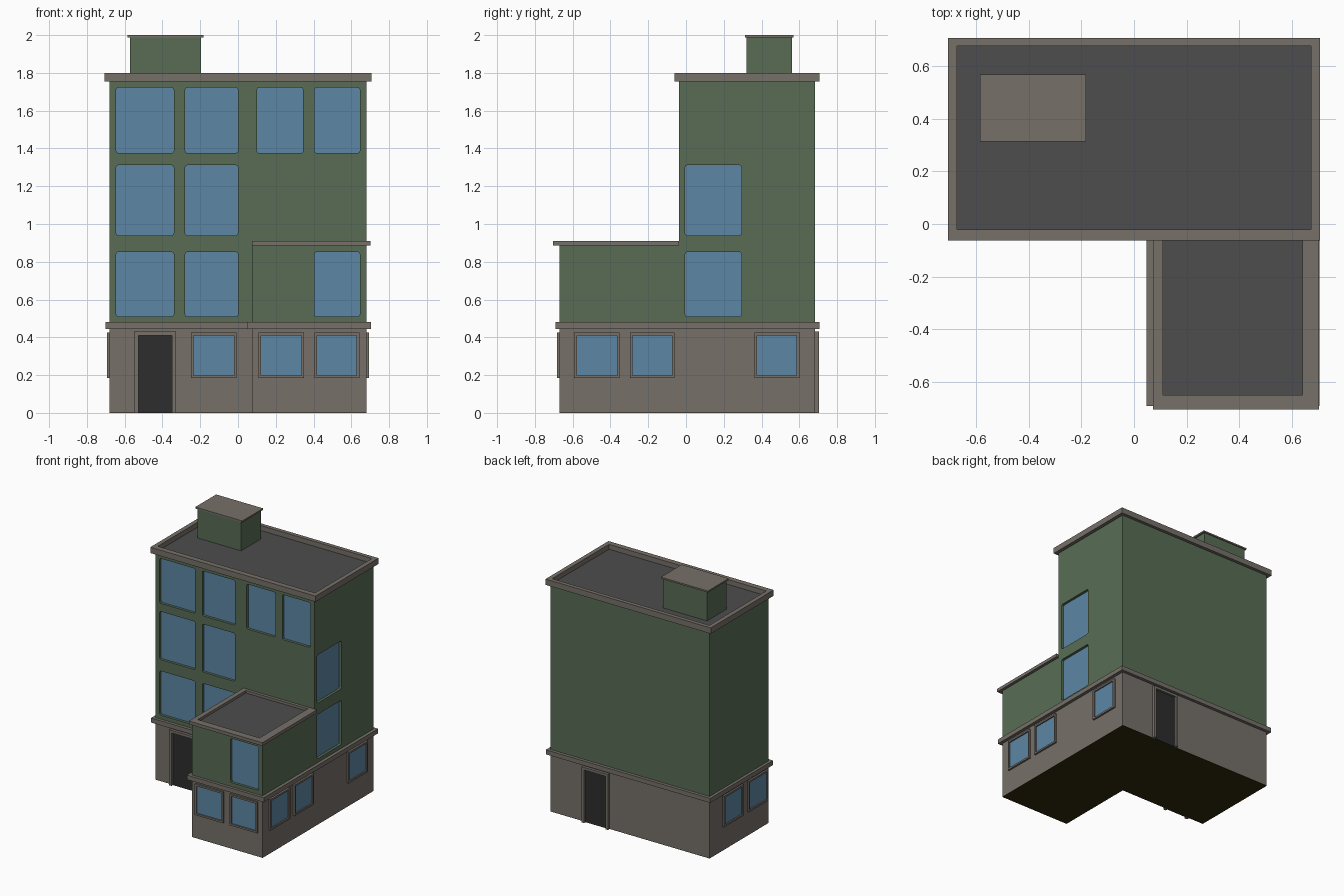
import bpy, bmesh

if "Cube" in bpy.data.objects:
    bpy.data.objects.remove(bpy.data.objects["Cube"])


def mat(name, r, g, b):
    m = bpy.data.materials.new(name)
    m.diffuse_color = (r, g, b, 1)
    m.use_nodes = True
    m.node_tree.nodes["Principled BSDF"].inputs["Base Color"].default_value = m.diffuse_color
    return m


STONE = mat("warm_stone", 0.182, 0.161, 0.140)
GREEN = mat("green_render", 0.098, 0.152, 0.091)
GLASS = mat("blue_glass", 0.110, 0.240, 0.375)
ROOF = mat("roof_grey", 0.075, 0.075, 0.075)
DOOR = mat("door_black", 0.026, 0.026, 0.026)
BASE = mat("dark_underside", 0.03, 0.022, 0.004)


def finish(name, bm, material):
    bmesh.ops.recalc_face_normals(bm, faces=bm.faces)
    me = bpy.data.meshes.new(name)
    bm.to_mesh(me)
    bm.free()
    ob = bpy.data.objects.new(name, me)
    bpy.context.collection.objects.link(ob)
    if material:
        me.materials.append(material)
    return ob


def prism(name, pts, z0, z1, material):
    bm = bmesh.new()
    lo = [bm.verts.new((x, y, z0)) for x, y in pts]
    hi = [bm.verts.new((x, y, z1)) for x, y in pts]
    n = len(pts)
    bm.faces.new(lo)
    bm.faces.new(hi)
    for i in range(n):
        j = (i + 1) % n
        bm.faces.new((lo[i], lo[j], hi[j], hi[i]))
    return finish(name, bm, material)


def rect(x0, x1, y0, y1):
    return [(x0, y0), (x1, y0), (x1, y1), (x0, y1)]


def ell(x0, x1, y0, y1, xi, yi):
    return [(x0, yi), (xi, yi), (xi, y0), (x1, y0), (x1, y1), (x0, y1)]


def to_wall(wall, u, d, z):
    # wall = (side, position); u runs along the wall, d points outwards
    side, p = wall
    return {"front": (u, p - d, z), "back": (u, p + d, z),
            "left": (p - d, u, z), "right": (p + d, u, z)}[side]


def extrude_on_wall(name, wall, loops, d0, d1, material):
    # one loop makes a solid plate, two loops make a hollow frame
    bm = bmesh.new()
    rings = [[[bm.verts.new(to_wall(wall, u, d, z)) for u, z in lp] for d in (d0, d1)]
             for lp in loops]
    for a, b in rings:
        n = len(a)
        for i in range(n):
            j = (i + 1) % n
            bm.faces.new((a[i], a[j], b[j], b[i]))
    for k in (0, 1):
        if len(rings) == 1:
            bm.faces.new(rings[0][k])
        else:
            o, q = rings[0][k], rings[1][k]
            n = len(o)
            for i in range(n):
                j = (i + 1) % n
                bm.faces.new((o[i], o[j], q[j], q[i]))
    return finish(name, bm, material)


def ring(name, outer, inner, z0, z1, material):
    bm = bmesh.new()
    v = [[bm.verts.new((x, y, z)) for x, y in lp]
         for lp, z in ((outer, z0), (outer, z1), (inner, z1), (inner, z0))]
    for k in range(4):
        a, b = v[k], v[(k + 1) % 4]
        for i in range(4):
            j = (i + 1) % 4
            bm.faces.new((a[i], a[j], b[j], b[i]))
    return finish(name, bm, material)


def clipped(u0, u1, z0, z1, c=0.012):
    # rectangle with softened corners
    k = c * 0.3
    out = []
    for cu, cz, su, sz, flip in ((u0, z0, 1, 1, 0), (u1, z0, -1, 1, 1),
                                 (u1, z1, -1, -1, 0), (u0, z1, 1, -1, 1)):
        p = [(cu, cz + sz * c), (cu + su * k, cz + sz * k), (cu + su * c, cz)]
        out += p[::-1] if flip else p
    return out


def recessed_window(body, wall, u0, u1, z0, z1):
    shape = clipped(u0, u1, z0, z1)
    cutter = extrude_on_wall("window_cutter", wall, [shape], -0.025, 0.03, None)
    cutter.hide_render = True
    mod = body.modifiers.new("recess", "BOOLEAN")
    mod.operation, mod.solver, mod.object = "DIFFERENCE", "EXACT", cutter
    bpy.context.view_layer.objects.active = body
    bpy.ops.object.modifier_apply(modifier=mod.name)
    bpy.data.objects.remove(cutter)
    extrude_on_wall("upper_window_glass", wall, [shape], -0.027, -0.02, GLASS)


def framed_window(wall, u0, u1, z0=0.185, z1=0.425):
    w = 0.014
    o = [(u0, z0), (u1, z0), (u1, z1), (u0, z1)]
    i = [(u0 + w, z0 + w), (u1 - w, z0 + w), (u1 - w, z1 - w), (u0 + w, z1 - w)]
    extrude_on_wall("ground_window_frame", wall, [o, i], -0.005, 0.014, STONE)
    extrude_on_wall("ground_window_glass", wall, [i], -0.003, 0.004, GLASS)


def door(wall, u0, u1, h=0.43):
    w = 0.022
    i = [(u0 + w, 0), (u0 + w, h - 0.02), (u1 - w, h - 0.02), (u1 - w, 0)]
    frame = [(u0, 0), (u0, h), (u1, h), (u1, 0)] + i[::-1]
    extrude_on_wall("door_surround", wall, [frame], -0.005, 0.022, STONE)
    extrude_on_wall("door_leaf", wall, [i], -0.003, 0.005, DOOR)


# Walls
L, R, B, F, WF, WX = -0.68, 0.68, 0.683, -0.037, -0.67, 0.075
main_front, wing_front = ("front", F), ("front", WF)
left, right, back = ("left", L), ("right", R), ("back", B)
prism("ground_floor", ell(L, R, WF, B, WX, F), 0.002, 0.46, STONE)
prism("underside", ell(L, R, WF, B, WX, F), 0.0, 0.002, BASE)
prism("stone_band", ell(-0.702, 0.705, -0.692, 0.707, 0.047, -0.061), 0.445, 0.48, STONE)
tower = prism("main_upper_walls", rect(L, R, F, B), 0.46, 1.757, GREEN)
wing = prism("wing_upper_walls", rect(WX, R, WF, F), 0.46, 0.887, GREEN)

# Roofs and parapets
prism("main_roof", rect(-0.675, 0.675, -0.022, 0.678), 1.755, 1.762, ROOF)
ring("main_parapet", rect(-0.707, 0.707, -0.062, 0.707),
     rect(-0.673, 0.673, -0.02, 0.676), 1.755, 1.80, STONE)
prism("wing_roof", rect(0.10, 0.65, -0.66, -0.04), 0.884, 0.89, ROOF)
ring("wing_parapet", rect(0.073, 0.702, -0.705, F),
     rect(0.11, 0.64, -0.65, -0.06), 0.885, 0.91, STONE)
prism("roof_hut", rect(-0.572, -0.197, 0.32, 0.56), 1.76, 1.99, GREEN)
prism("roof_hut_lid", rect(-0.585, -0.183, 0.313, 0.568), 1.988, 2.0, STONE)

# Upper windows
ca, cb, cc, cd = (-0.645, -0.34), (-0.28, 0.0), (0.10, 0.345), (0.405, 0.645)
top, mid, low = (1.375, 1.722), (0.94, 1.312), (0.51, 0.852)
for col in (ca, cb):
    for row in (top, mid, low):
        recessed_window(tower, main_front, *col, *row)
for col in (cc, cd):
    recessed_window(tower, main_front, *col, *top)
for row in (mid, low):
    recessed_window(tower, right, -0.005, 0.293, *row)
recessed_window(wing, wing_front, *cd, *low)

# Ground floor windows
framed_window(main_front, -0.25, -0.008)
for u in ((0.108, 0.35), (0.405, 0.642)):
    framed_window(wing_front, *u)
for u in ((-0.592, -0.352), (-0.296, -0.06), (0.362, 0.6)):
    framed_window(right, *u)
for u in ((-0.02, 0.22), (0.285, 0.525)):
    framed_window(left, *u)

# Doors
door(main_front, -0.55, -0.328)
door(back, 0.175, 0.40)
